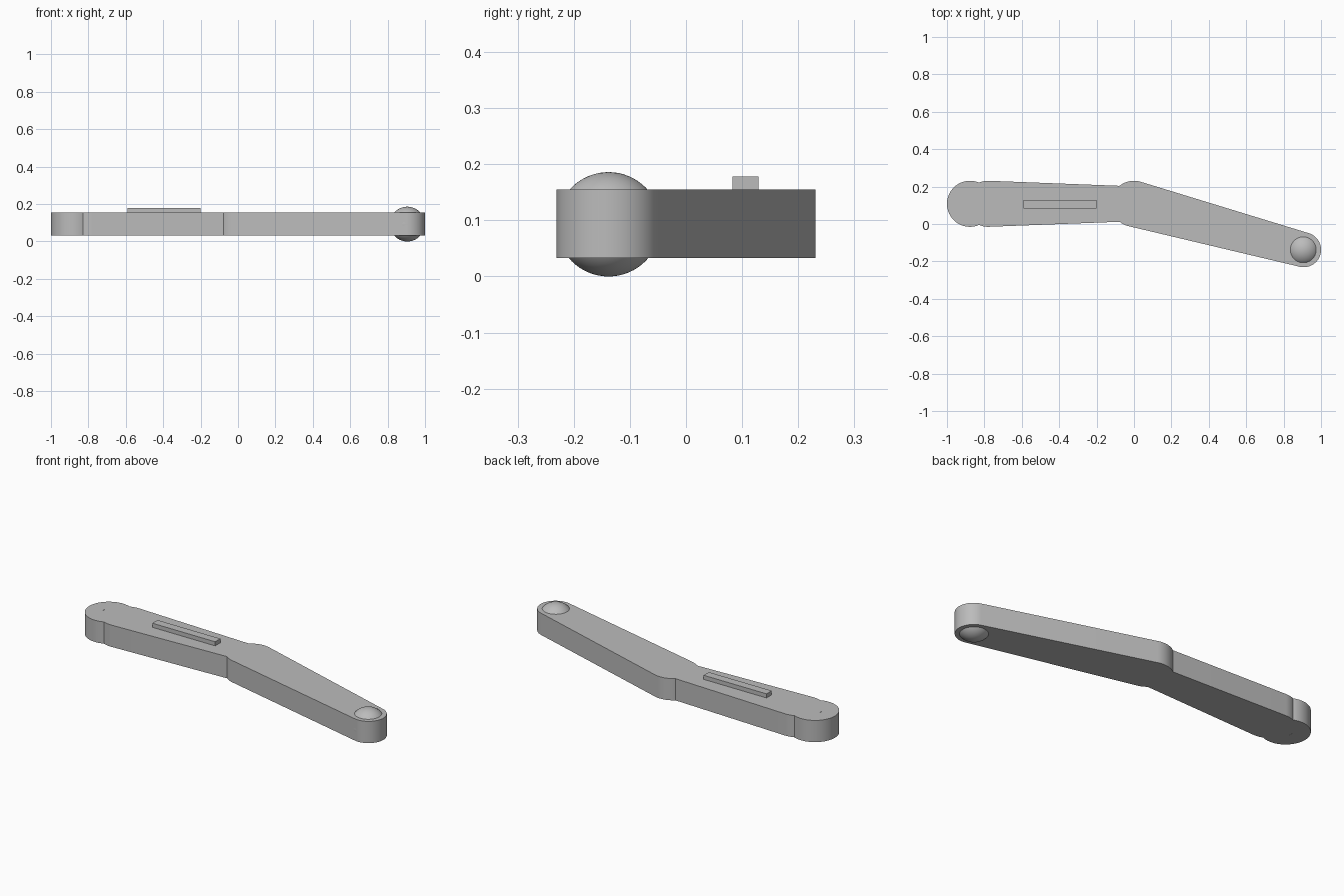
import bpy, bmesh
from math import acos, atan2, cos, hypot, pi, radians, sin

cube = bpy.data.objects.get("Cube")
if cube:
    bpy.data.objects.remove(cube, do_unlink=True)

BOTTOM, TOP = 0.033, 0.155
PIVOT_Y = 0.108

grey = bpy.data.materials.new("plain grey")
grey.use_nodes = True
colour = (0.5, 0.5, 0.5, 1)
grey.diffuse_color = colour
grey.node_tree.nodes["Principled BSDF"].inputs["Base Color"].default_value = colour


def arc(centre, radius, start, end, steps):
    return [(centre[0] + radius * cos(start + (end - start) * i / steps),
             centre[1] + radius * sin(start + (end - start) * i / steps))
            for i in range(steps + 1)]


def link_arm(c1, r1, c2, r2):
    """Outline of two circles joined by their outer tangents."""
    dx, dy = c2[0] - c1[0], c2[1] - c1[1]
    heading = atan2(dy, dx)
    spread = acos((r1 - r2) / hypot(dx, dy))
    return (arc(c1, r1, heading + spread, heading + 2 * pi - spread, 40)
            + arc(c2, r2, heading - spread, heading + spread, 40))


def extrude(name, outline, low, high):
    bm = bmesh.new()
    face = bm.faces.new([bm.verts.new((x, y, low)) for x, y in outline])
    new = bmesh.ops.extrude_face_region(bm, geom=[face])["geom"]
    bmesh.ops.translate(bm, vec=(0, 0, high - low),
                        verts=[v for v in new if isinstance(v, bmesh.types.BMVert)])
    bmesh.ops.recalc_face_normals(bm, faces=bm.faces)
    mesh = bpy.data.meshes.new(name)
    bm.to_mesh(mesh)
    bm.free()
    mesh.materials.append(grey)
    obj = bpy.data.objects.new(name, mesh)
    bpy.context.collection.objects.link(obj)
    return obj


def select(obj):
    bpy.ops.object.select_all(action="DESELECT")
    obj.select_set(True)
    bpy.context.view_layer.objects.active = obj


# Bent body: rounded end, tapered inner arm and angled outer arm
elbow, tip = (0, PIVOT_Y), (0.907, -0.138)
body = extrude("bent_arm", link_arm(elbow, 0.123, tip, 0.093), BOTTOM, TOP)
inner_arm = extrude("inner_arm",
                    link_arm((-0.78, PIVOT_Y), 0.123, elbow, 0.093), BOTTOM, TOP)
end_cap = extrude("end_cap",
                  arc((-0.877, PIVOT_Y), 0.123, 0, 2 * pi, 80)[:-1], BOTTOM, TOP)
for part in (inner_arm, end_cap):
    select(body)
    union = body.modifiers.new("union", "BOOLEAN")
    union.operation = "UNION"
    union.solver = "EXACT"
    union.object = part
    bpy.ops.object.modifier_apply(modifier=union.name)
    bpy.data.objects.remove(part, do_unlink=True)
select(body)
bpy.ops.object.shade_smooth_by_angle(angle=radians(30))

# Raised bar along the inner arm
extrude("raised_bar", [(-0.59, 0.083), (-0.2, 0.083), (-0.2, 0.129), (-0.59, 0.129)],
        TOP - 0.02, 0.178)

# Ball set in the tip
bpy.ops.mesh.primitive_uv_sphere_add(segments=64, ring_count=32, radius=0.093,
                                     location=(0.905, -0.138, 0.093))
ball = bpy.context.object
ball.name = "tip_ball"
ball.data.materials.append(grey)
bpy.ops.object.shade_smooth()

# Small crescent marks on both faces of the rounded end
mark_centre = (-0.893, PIVOT_Y)
crescent = (arc(mark_centre, 0.021, radians(120), radians(240), 12)
            + arc(mark_centre, 0.019, radians(240), radians(120), 12))
extrude("top_mark", crescent, TOP - 0.001, TOP + 0.0005)
extrude("bottom_mark", crescent, BOTTOM - 0.0005, BOTTOM + 0.001)
